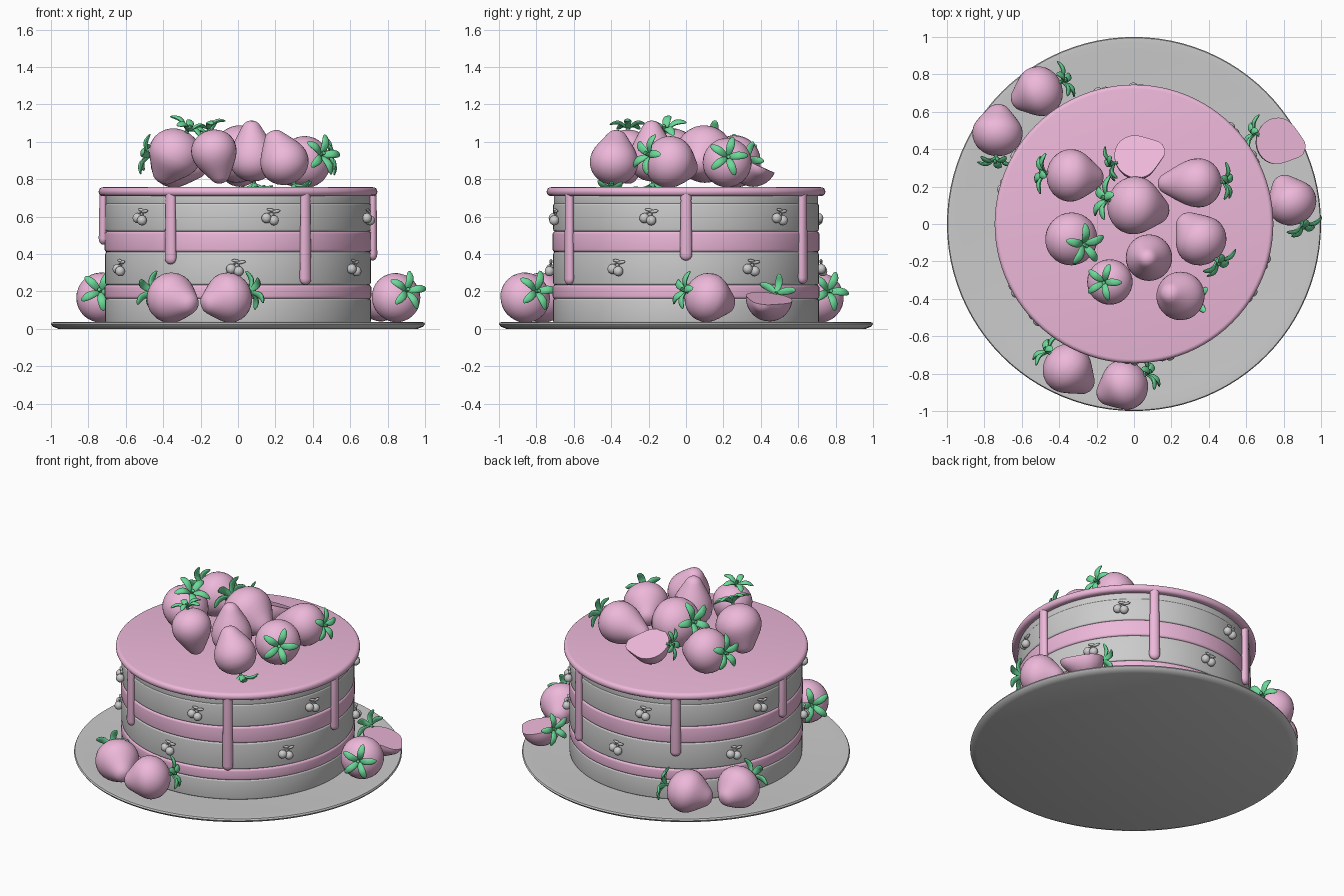
import bpy, bmesh, math
from mathutils import Matrix, Vector

if "Cube" in bpy.data.objects:
    bpy.data.objects.remove(bpy.data.objects["Cube"])


def material(name, color):
    m = bpy.data.materials.new(name)
    m.diffuse_color = color
    m.use_nodes = True
    m.node_tree.nodes["Principled BSDF"].inputs["Base Color"].default_value = m.diffuse_color
    return m


PINK = material("pink", (0.85, 0.48, 0.70, 1))
GREEN = material("green", (0.15, 0.70, 0.32, 1))


def finish(bm, name, mat=None, matrix=None, angle=40):
    bmesh.ops.remove_doubles(bm, verts=bm.verts, dist=1e-5)
    bmesh.ops.recalc_face_normals(bm, faces=bm.faces)
    me = bpy.data.meshes.new(name)
    bm.to_mesh(me)
    bm.free()
    ob = bpy.data.objects.new(name, me)
    bpy.context.collection.objects.link(ob)
    if mat:
        me.materials.append(mat)
    if matrix:
        ob.matrix_world = matrix
    bpy.ops.object.select_all(action='DESELECT')
    ob.select_set(True)
    bpy.context.view_layer.objects.active = ob
    bpy.ops.object.shade_smooth_by_angle(angle=math.radians(angle))
    return ob


def lathe(profile, steps):
    bm = bmesh.new()
    vs = [bm.verts.new((r, 0, z)) for r, z in profile]
    es = [bm.edges.new(p) for p in zip(vs, vs[1:])]
    bmesh.ops.spin(bm, geom=vs + es, cent=(0, 0, 0), axis=(0, 0, 1),
                   angle=2 * math.pi, steps=steps)
    bmesh.ops.remove_doubles(bm, verts=bm.verts, dist=1e-5)
    return bm


def round_disc(name, r, z0, z1, b, mat=None):
    arc = [math.radians(a) for a in (0, 22.5, 45, 67.5, 90)]
    low = [(r - b + b * math.sin(a), z0 + b - b * math.cos(a)) for a in arc]
    high = [(r - b + b * math.cos(a), z1 - b + b * math.sin(a)) for a in arc]
    finish(lathe([(0, z0)] + low + high + [(0, z1)], 96), name, mat)


def ellipsoid(bm, loc, size, rot=Matrix(), u=14, v=8):
    m = Matrix.Translation(loc) @ rot @ Matrix.Diagonal((*size, 1))
    bmesh.ops.create_uvsphere(bm, u_segments=u, v_segments=v, radius=1, matrix=m)


def rod(bm, a, b, r):
    a, b = Vector(a), Vector(b)
    m = Matrix.Translation((a + b) / 2) @ (b - a).to_track_quat('Z', 'Y').to_matrix().to_4x4()
    bmesh.ops.create_cone(bm, cap_ends=True, segments=8, radius1=r, radius2=r,
                          depth=(b - a).length, matrix=m)


# Plate
finish(lathe([(0, 0), (0.96, 0), (0.99, 0.012), (1, 0.025), (0.995, 0.035),
              (0.97, 0.036), (0.92, 0.031), (0, 0.031)], 96), "plate")

# Cake layers and icing
round_disc("sponge_bottom", 0.71, 0.03, 0.162, 0.010)
round_disc("cream_lower", 0.713, 0.16, 0.236, 0.015, PINK)
round_disc("sponge_middle", 0.71, 0.234, 0.412, 0.012)
round_disc("cream_upper", 0.713, 0.41, 0.522, 0.015, PINK)
round_disc("sponge_top", 0.71, 0.52, 0.672, 0.012)
round_disc("sponge_cap", 0.706, 0.66, 0.73, 0.012)
round_disc("icing_top", 0.745, 0.71, 0.757, 0.022, PINK)

# Icing drips: flattened rods with round ends, widening downwards
for deg, bottom in ((0, 0.365), (60, 0.24), (120, 0.33), (180, 0.45), (240, 0.345), (300, 0.235)):
    h = 0.735 - bottom
    w = 0.033
    prof = [(0, 0)] + [(w * math.sin(a), w - w * math.cos(a))
                       for a in (math.pi / 8 * i for i in range(1, 5))]
    prof += [(0.028, h - 0.05), (0.029, h), (0, h)]
    bm = lathe(prof, 20)
    bmesh.ops.scale(bm, vec=(0.72, 1, 1), verts=bm.verts)
    a = math.radians(deg)
    mat = Matrix.Rotation(a, 4, 'Z') @ Matrix.Translation((0.721, 0, bottom))
    finish(bm, "icing_drip", PINK, mat)


# Cherry pair decorations around the side (local x outward, y to the right)
def cherries(deg, z):
    bm = bmesh.new()
    ellipsoid(bm, (0.012, -0.024, 0.0), (0.026, 0.027, 0.027))
    ellipsoid(bm, (0.018, 0.016, -0.012), (0.026, 0.027, 0.027))
    top = (0.008, 0.018, 0.042)
    rod(bm, (0.012, -0.022, 0.018), top, 0.004)
    rod(bm, (0.014, 0.016, 0.008), top, 0.004)
    ellipsoid(bm, (0.010, 0.030, 0.036), (0.008, 0.024, 0.009),
              Matrix.Rotation(math.radians(10), 4, 'X'))
    ellipsoid(bm, (0.010, 0.000, 0.044), (0.008, 0.022, 0.008),
              Matrix.Rotation(math.radians(-8), 4, 'X'))
    finish(bm, "cherry_pair", None, Matrix.Rotation(math.radians(deg), 4, 'Z')
           @ Matrix.Translation((0.712, 0, z)))


for k in range(6):
    cherries(-16 + 60 * k, 0.592)
    cherries(-31 + 60 * k, 0.32)


# Strawberries: lathed body (tip along local z), optional lengthwise cut, leaf crown
BACK = [(0.135 * math.sin(a), -0.122 * math.cos(a)) for a in (math.pi / 14 * i for i in range(8))]
FRONT = [(0.134, 0.02), (0.129, 0.045), (0.118, 0.072), (0.102, 0.100), (0.084, 0.128),
         (0.068, 0.152), (0.055, 0.172), (0.042, 0.188), (0.024, 0.199), (0, 0.203)]


def strawberry(name, loc, tip, size=1.0, length=1.0, cut=None, spin=0):
    z = Vector(tip).normalized()
    y = Vector(cut) if cut else z.orthogonal()
    y = (y - z * y.dot(z)).normalized()
    x = y.cross(z)
    m = Matrix.Translation(loc) @ Matrix((x, y, z)).transposed().to_4x4() @ Matrix.Scale(size, 4)
    prof = BACK + [(r, h * length) for r, h in FRONT]
    bm = lathe(prof, 32)
    if cut:
        bmesh.ops.bisect_plane(bm, geom=bm.verts[:] + bm.edges[:] + bm.faces[:], dist=1e-5,
                               plane_co=(0, 0, 0), plane_no=(0, 1, 0), clear_outer=True)
        bmesh.ops.holes_fill(bm, edges=[e for e in bm.edges if e.is_boundary])
    finish(bm, name, PINK, m)
    # leaf crown: five plump leaves with upturned ends and a short stem
    bm = bmesh.new()
    for i in range(5):
        turn = Matrix.Rotation(math.radians(72 * i + spin), 4, 'Z')
        leaf = bmesh.new()
        ellipsoid(leaf, (0.058, 0, 0), (0.056, 0.022, 0.011))
        for v in leaf.verts:
            v.co.z += -0.128 - 0.022 * math.sin(v.co.x * 30) - 0.25 * v.co.x
        leaf.transform(turn)
        tmp = bpy.data.meshes.new("tmp")
        leaf.to_mesh(tmp)
        leaf.free()
        bm.from_mesh(tmp)
        bpy.data.meshes.remove(tmp)
    rod(bm, (0, 0, -0.11), (0.006, 0, -0.165), 0.010)
    finish(bm, name + "_leaves", GREEN, m)


# Pile on top of the cake
TOP = [
    ((-0.34, 0.26, 0.895), (1, -0.10, -0.22), 1.04, 0.85),
    ((0.35, 0.22, 0.89), (-1, -0.02, -0.22), 0.97, 1.15),
    ((0.0, 0.10, 0.935), (0.9, -0.2, -0.35), 1.15, 0.85),
    ((-0.335, -0.08, 0.94), (-0.45, 0.2, -0.85), 1.05, 0.85),
    ((-0.13, -0.31, 0.955), (0.25, 0.0, -1), 0.90, 1.0),
    ((0.36, -0.09, 0.893), (-0.60, 0.75, -0.25), 1.03, 0.85),
    ((0.25, -0.385, 0.888), (-0.38, 0.10, 0.9), 0.96, 0.95),
    ((0.08, -0.18, 0.90), (-0.05, -0.02, 1), 0.92, 1.15),
]
for i, (loc, tip, size, length) in enumerate(TOP):
    strawberry(f"top_strawberry_{i + 1}", loc, tip, size, length, spin=25 * i)
strawberry("top_half_strawberry", (0.01, 0.36, 0.885), (1, 0.32, -0.15), 0.93, 0.85,
           cut=(0, 0.4, 0.9), spin=18)

# Pairs resting on the plate
PLATE = [
    ((-0.73, 0.485, 0.167), (0.05, 1, -0.25), 1.0, 0.78),
    ((-0.505, 0.71, 0.167), (-0.9, -0.38, -0.25), 1.0, 0.80),
    ((-0.36, -0.77, 0.167), (0.75, -0.65, -0.25), 1.0, 0.88),
    ((-0.05, -0.86, 0.167), (-0.85, -0.42, -0.25), 1.0, 0.80),
    ((0.845, 0.115, 0.167), (-0.42, 0.85, -0.25), 0.98, 0.80),
]
for i, (loc, tip, size, length) in enumerate(PLATE):
    strawberry(f"plate_strawberry_{i + 1}", loc, tip, size, length, spin=31 * i)
strawberry("plate_half_strawberry", (0.765, 0.445, 0.165), (0.92, -0.30, -0.2), 0.93, 0.85,
           cut=(0.25, 0.1, 0.95), spin=18)
